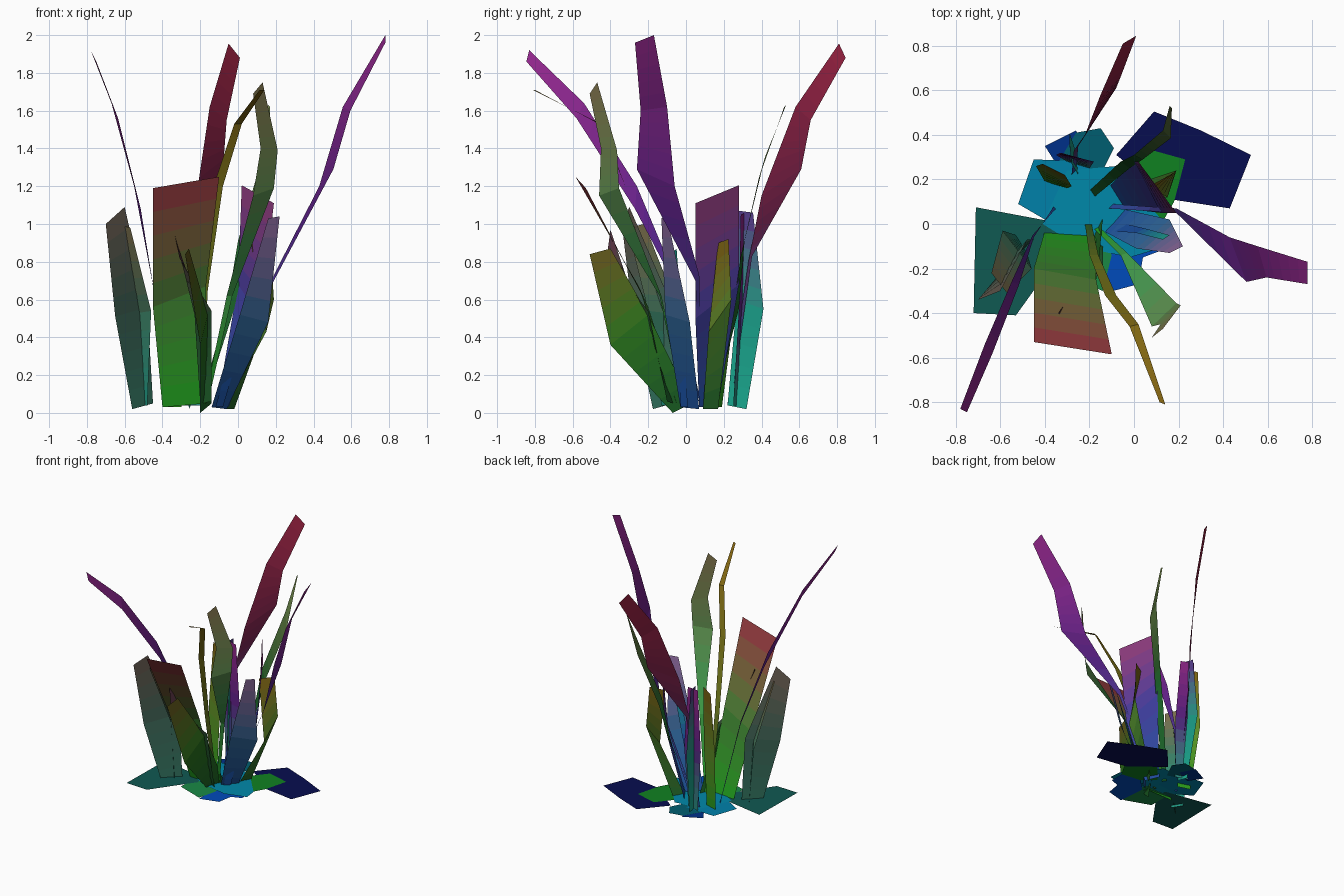
import bpy

STEPS = 5  # colour bands per blade segment


def mix(a, b, t):
    return tuple(p + (q - p) * t for p, q in zip(a, b))


def make_object(name, verts, faces, colours):
    mesh = bpy.data.meshes.new(name)
    mesh.from_pydata(verts, [], faces)
    for i, c in enumerate(colours):
        mat = bpy.data.materials.new(f"{name}_colour_{i}")
        mat.diffuse_color = (*c, 1)
        mesh.materials.append(mat)
    for i, poly in enumerate(mesh.polygons):
        poly.material_index = min(i, len(colours) - 1)
    mesh.update()
    obj = bpy.data.objects.new(name, mesh)
    bpy.context.collection.objects.link(obj)


def blade(name, left, right, low, mid, top):
    """Folded strip between two edge paths, coloured in bands from base to tip."""
    rows = []
    for i in range(len(left) - 1):
        for s in range(STEPS):
            rows.append((mix(left[i], left[i + 1], s / STEPS),
                         mix(right[i], right[i + 1], s / STEPS)))
    rows.append((left[-1], right[-1]))
    verts = [p for row in rows for p in row]
    faces = [(2 * i, 2 * i + 1, 2 * i + 3, 2 * i + 2) for i in range(len(rows) - 1)]
    zmax = max(left[-1][2], right[-1][2])
    colours = []
    for a, b in zip(rows, rows[1:]):
        t = (a[0][2] + a[1][2] + b[0][2] + b[1][2]) / 4 / zmax
        colours.append(mix(low, mid, t * 2) if t < .5 else mix(mid, top, t * 2 - 1))
    make_object(name, verts, faces, colours)


def leaf(name, outline, z, colour):
    make_object(name, [(x, y, z) for x, y in outline], [range(len(outline))], [colour])


GREEN, DKGREEN = (.01, .38, .01), (.01, .12, .02)
BLUE, TEAL = (.01, .08, .36), (.01, .33, .24)
PURPLE, MAGENTA = (.10, .015, .26), (.30, .02, .26)
RED, PLUM = (.32, .015, .05), (.10, .01, .05)
TAN, GOLD = (.22, .16, .07), (.22, .12, .005)

# Tall outer blades
blade("magenta_blade",
      [(-.12, .07, .05), (.19, .05, .70), (.505, -.26, 1.29), (.595, -.24, 1.60), (.78, -.27, 1.96)],
      [(-.10, .09, .05), (.19, .07, .73), (.43, -.06, 1.20), (.555, -.10, 1.62), (.78, -.17, 2.0)],
      BLUE, PURPLE, MAGENTA)
blade("red_blade",
      [(-.28, .22, .05), (-.27, .33, .80), (-.22, .40, 1.15), (-.15, .58, 1.62), (-.05, .81, 1.955)],
      [(-.26, .24, .05), (-.25, .35, .83), (-.08, .61, 1.29), (-.06, .66, 1.55), (.01, .845, 1.88)],
      BLUE, PLUM, RED)
blade("plum_blade",
      [(-.36, .08, .05), (-.45, -.06, .68), (-.515, -.27, 1.08), (-.635, -.58, 1.56), (-.75, -.845, 1.86)],
      [(-.35, .07, .05), (-.455, -.05, .70), (-.55, -.26, 1.20), (-.67, -.54, 1.64), (-.78, -.83, 1.92)],
      BLUE, PURPLE, MAGENTA)
blade("gold_blade",
      [(-.22, .00, .05), (-.20, -.14, .65), (-.13, -.32, 1.20), (-.02, -.46, 1.53), (.115, -.80, 1.71)],
      [(-.19, .00, .05), (-.16, -.14, .65), (-.08, -.32, 1.20), (.02, -.45, 1.53), (.14, -.81, 1.71)],
      DKGREEN, (.16, .18, .01), GOLD)
blade("tan_blade",
      [(-.18, -.02, .05), (-.06, -.14, .62), (.08, -.46, 1.15), (.12, -.45, 1.40), (.08, -.51, 1.69)],
      [(-.16, -.01, .05), (-.03, -.13, .62), (.19, -.355, 1.19), (.21, -.365, 1.39), (.13, -.47, 1.75)],
      GREEN, (.06, .32, .08), TAN)
blade("olive_blade",
      [(-.20, .15, .05), (-.06, .28, .55), (.0, .31, .91), (.13, .42, 1.36), (.16, .53, 1.63)],
      [(-.18, .12, .05), (-.02, .25, .55), (.04, .29, .83), (.165, .385, 1.24), (.17, .52, 1.62)],
      DKGREEN, DKGREEN, (.15, .20, .06))

# Broad middle blades
blade("wide_front_blade",
      [(-.40, -.03, .03), (-.45, -.20, .56), (-.45, -.53, 1.19)],
      [(-.17, -.05, .05), (-.17, -.25, .67), (-.10, -.585, 1.25)],
      GREEN, (.05, .20, .03), RED)
blade("left_blade",
      [(-.56, -.175, .02), (-.65, -.28, .51), (-.70, -.34, 1.0)],
      [(-.45, -.07, .05), (-.48, -.07, .56), (-.60, -.30, 1.09)],
      (.03, .18, .12), (.05, .14, .10), (.14, .09, .07))
blade("left_inner_blade",
      [(-.53, -.05, .04), (-.59, -.03, .52), (-.64, -.22, 1.0)],
      [(-.48, -.13, .04), (-.46, -.20, .54), (-.57, -.31, .98)],
      TEAL, (.04, .20, .12), TAN)
blade("blue_blade",
      [(-.14, -.03, .03), (.01, -.11, .52), (.16, -.13, 1.03)],
      [(-.06, .07, .02), (.16, .02, .48), (.22, -.10, 1.04)],
      BLUE, (.03, .14, .32), (.28, .14, .33))
blade("blue_inner_blade",
      [(-.12, -.03, .03), (.01, -.04, .48), (.13, -.07, .85)],
      [(-.08, .01, .03), (.05, -.02, .47), (.16, -.05, .87)],
      BLUE, BLUE, TEAL)
blade("right_wide_blade",
      [(-.05, .07, .03), (.12, .05, .50), (.19, .05, 1.11)],
      [(-.11, .17, .04), (.0, .28, .68), (.02, .28, 1.205)],
      BLUE, (.05, .04, .32), (.28, .04, .16))
blade("right_olive_blade",
      [(-.07, .09, .02), (.15, .12, .43), (.07, .17, .90)],
      [(-.02, .17, .02), (.19, .24, .60), (.17, .225, .92)],
      DKGREEN, (.06, .20, .02), GOLD)
blade("back_blade",
      [(-.25, .22, .04), (-.28, .27, .60), (-.28, .28, 1.07)],
      [(-.26, .32, .02), (-.29, .41, .55), (-.29, .355, 1.06)],
      (.01, .40, .28), TEAL, PURPLE)
blade("back_inner_blade",
      [(-.20, .25, .04), (-.18, .28, .55), (-.22, .29, 1.05)],
      [(-.30, .28, .04), (-.35, .31, .56), (-.33, .32, 1.06)],
      TEAL, PURPLE, MAGENTA)
blade("back_left_blade",
      [(-.40, .19, .03), (-.44, .26, .57), (-.41, .27, 1.03)],
      [(-.30, .16, .03), (-.28, .17, .55), (-.31, .22, 1.05)],
      GREEN, (.12, .28, .02), GOLD)
blade("front_green_blade",
      [(-.20, -.07, 0), (-.20, -.40, .36), (-.28, -.51, .84)],
      [(-.14, .03, .05), (-.16, -.20, .52), (-.26, -.40, .87)],
      DKGREEN, (.02, .16, .01), (.12, .08, .01))
blade("front_dark_blade",
      [(-.20, -.06, .05), (-.23, -.25, .52), (-.34, -.40, .97)],
      [(-.14, -.10, .06), (-.14, -.20, .54), (-.31, -.42, .82)],
      DKGREEN, (.02, .09, .03), PLUM)

# Flat leaves around the base
leaf("left_ground_leaf", [(-.71, .075), (-.31, .0), (-.30, -.09), (-.53, -.41), (-.72, -.40)], .060, (.005, .10, .085))
leaf("right_ground_leaf", [(-.08, .31), (.09, .505), (.30, .42), (.525, .31), (.43, .07), (.17, .11)], .056, (.002, .004, .08))
leaf("green_ground_leaf", [(-.15, .10), (.05, .34), (.23, .29), (.18, .10), (.10, -.04), (.0, -.03)], .060, (.005, .22, .015))
leaf("back_ground_leaf", [(-.35, .26), (-.26, .41), (-.15, .43), (-.09, .34), (-.16, .20)], .060, (.0, .11, .16))
leaf("back_left_ground_leaf", [(-.52, .09), (-.45, .29), (-.20, .28), (-.20, .05), (-.40, .02)], .063, (.0, .22, .40))
leaf("centre_ground_leaf", [(-.41, .0), (-.30, .24), (-.08, .26), (.14, .0), (.15, -.10), (-.02, -.15), (-.25, -.10)], .064, (.0, .25, .40))
leaf("dark_blue_ground_leaf", [(-.40, .35), (-.26, .42), (-.20, .30), (-.33, .24)], .055, (.0, .03, .25))
leaf("blue_ground_leaf", [(-.15, -.08), (-.13, -.31), (.02, -.27), (.04, -.15), (.12, -.12), (.12, .0), (-.05, .02)], .055, (.0, .07, .50))
leaf("front_ground_leaf", [(-.36, -.03), (-.36, -.22), (-.14, -.30), (-.10, -.14), (-.14, -.02)], .058, (.01, .25, .06))
